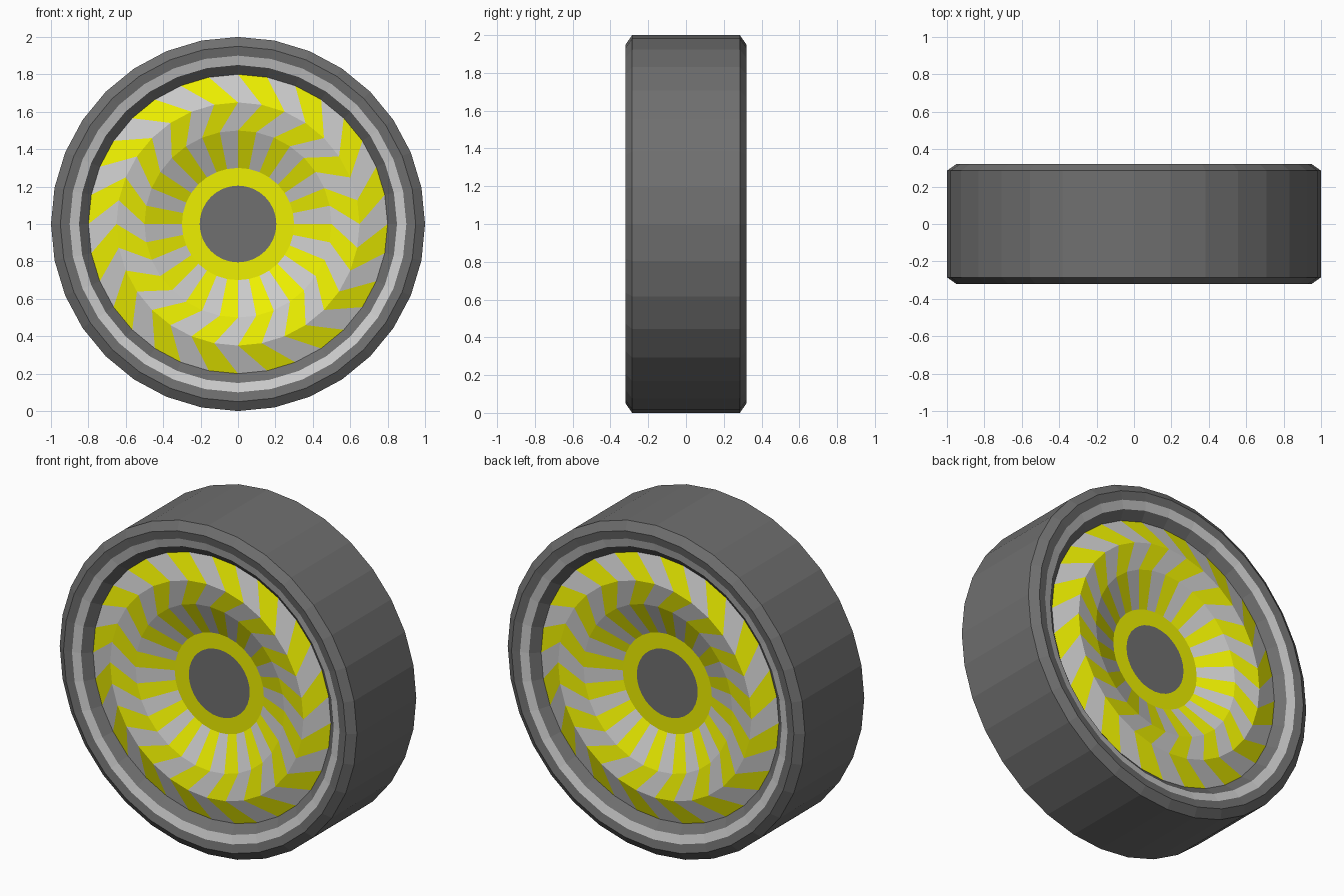
import bpy, bmesh
from math import sin, cos, pi

if "Cube" in bpy.data.objects:
    bpy.data.objects.remove(bpy.data.objects["Cube"])

N = 32          # sides of every ring
CZ = 1.0        # axle height


def material(name, rgb):
    m = bpy.data.materials.new(name)
    m.diffuse_color = (*rgb, 1)
    m.use_nodes = True
    m.node_tree.nodes["Principled BSDF"].inputs["Base Color"].default_value = m.diffuse_color
    return m


DARK = material("dark_rubber", (0.16, 0.16, 0.16))
LIGHT = material("light_grey", (0.55, 0.55, 0.55))
YELLOW = material("yellow", (0.85, 0.87, 0.0))


def lathe(name, profile, mats, pick, cap=None):
    """Spin (radius, y, twist) points round the y axle; pick(band, side) gives the material slot."""
    bm = bmesh.new()
    rings = []
    for r, y, twist in profile:
        ang = [2 * pi * (i + twist) / N for i in range(N)]
        rings.append([bm.verts.new((r * sin(a), y, r * cos(a))) for a in ang])
    for b in range(len(rings) - 1):
        p, q = rings[b], rings[b + 1]
        for i in range(N):
            j = (i + 1) % N
            f = bm.faces.new((p[i], q[i], q[j], p[j]))
            f.material_index = pick(b, i)
    if cap is not None:
        bm.faces.new(rings[-1]).material_index = cap
    bmesh.ops.recalc_face_normals(bm, faces=bm.faces)
    me = bpy.data.meshes.new(name)
    for m in mats:
        me.materials.append(m)
    # open dishes must face outward, along -y
    if cap is not None and sum(f.normal.y * f.calc_area() for f in bm.faces) > 0:
        bmesh.ops.reverse_faces(bm, faces=bm.faces)
    bm.to_mesh(me)
    bm.free()
    ob = bpy.data.objects.new(name, me)
    ob.location.z = CZ
    bpy.context.collection.objects.link(ob)
    return ob


# tyre: chamfered tread, pale sidewall band and inner lip, mirrored to both sides
side = [(0.80, -0.25), (0.85, -0.295), (0.90, -0.31), (0.95, -0.32), (1.0, -0.285)]
tyre_profile = [(r, y, 0) for r, y in side] + [(r, -y, 0) for r, y in reversed(side)]
lathe("tyre", tyre_profile, [DARK, LIGHT], lambda b, i: 1 if b in (1, 7) else 0)

# wheel dish: striped chevron rings, flat yellow collar, dark hub cap
dish = [(0.80, -0.25, 0), (0.65, -0.30, 1), (0.50, -0.27, 0), (0.30, -0.18, 0), (0.205, -0.18, 0)]
for name, turn in (("front_wheel_dish", 0), ("back_wheel_dish", pi)):
    ob = lathe(name, dish, [LIGHT, YELLOW, DARK],
               lambda b, i: 1 if b == 3 or i % 2 == 0 else 0, cap=2)
    ob.rotation_euler.z = turn
